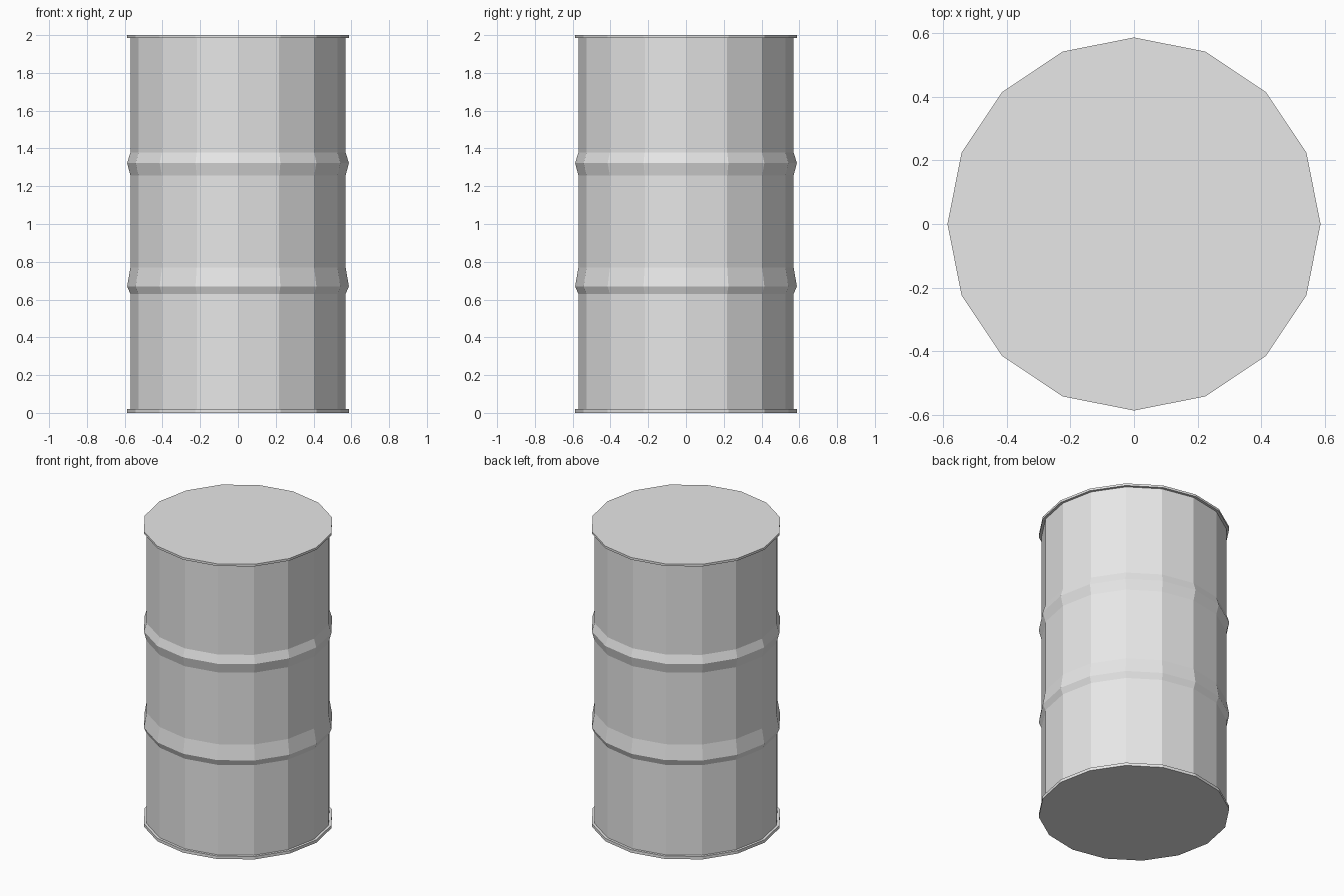
import bpy
import bmesh
from math import cos, sin, tau

cube = bpy.data.objects.get("Cube")
if cube:
    bpy.data.objects.remove(cube, do_unlink=True)

SIDES = 16
BODY, RIM = 0.57, 0.587

steel = bpy.data.materials.new("light_grey_steel")
steel.use_nodes = True
grey = (0.8, 0.8, 0.8, 1.0)
steel.diffuse_color = grey
steel.node_tree.nodes["Principled BSDF"].inputs["Base Color"].default_value = grey


def lathe(name, profile):
    """Spin (radius, height) points into a closed, flat-faced, capped solid."""
    bm = bmesh.new()
    rings = [[bm.verts.new((r * cos(tau * i / SIDES), r * sin(tau * i / SIDES), z))
              for i in range(SIDES)] for r, z in profile]
    for low, high in zip(rings, rings[1:]):
        for i in range(SIDES):
            j = (i + 1) % SIDES
            bm.faces.new((low[i], low[j], high[j], high[i]))
    bm.faces.new(rings[0][::-1])
    bm.faces.new(rings[-1])
    mesh = bpy.data.meshes.new(name)
    bm.to_mesh(mesh)
    bm.free()
    mesh.materials.append(steel)
    obj = bpy.data.objects.new(name, mesh)
    bpy.context.collection.objects.link(obj)
    return obj


# Barrel: bottom rim, wall with two rolled hoops, top rim
lathe("barrel", [
    (RIM, 0.0), (RIM, 0.02), (BODY, 0.02),
    (BODY, 0.63), (RIM, 0.67), (BODY, 0.77),
    (BODY, 1.257), (RIM, 1.323), (BODY, 1.378),
    (BODY, 1.985), (RIM, 1.985), (RIM, 2.0),
])
